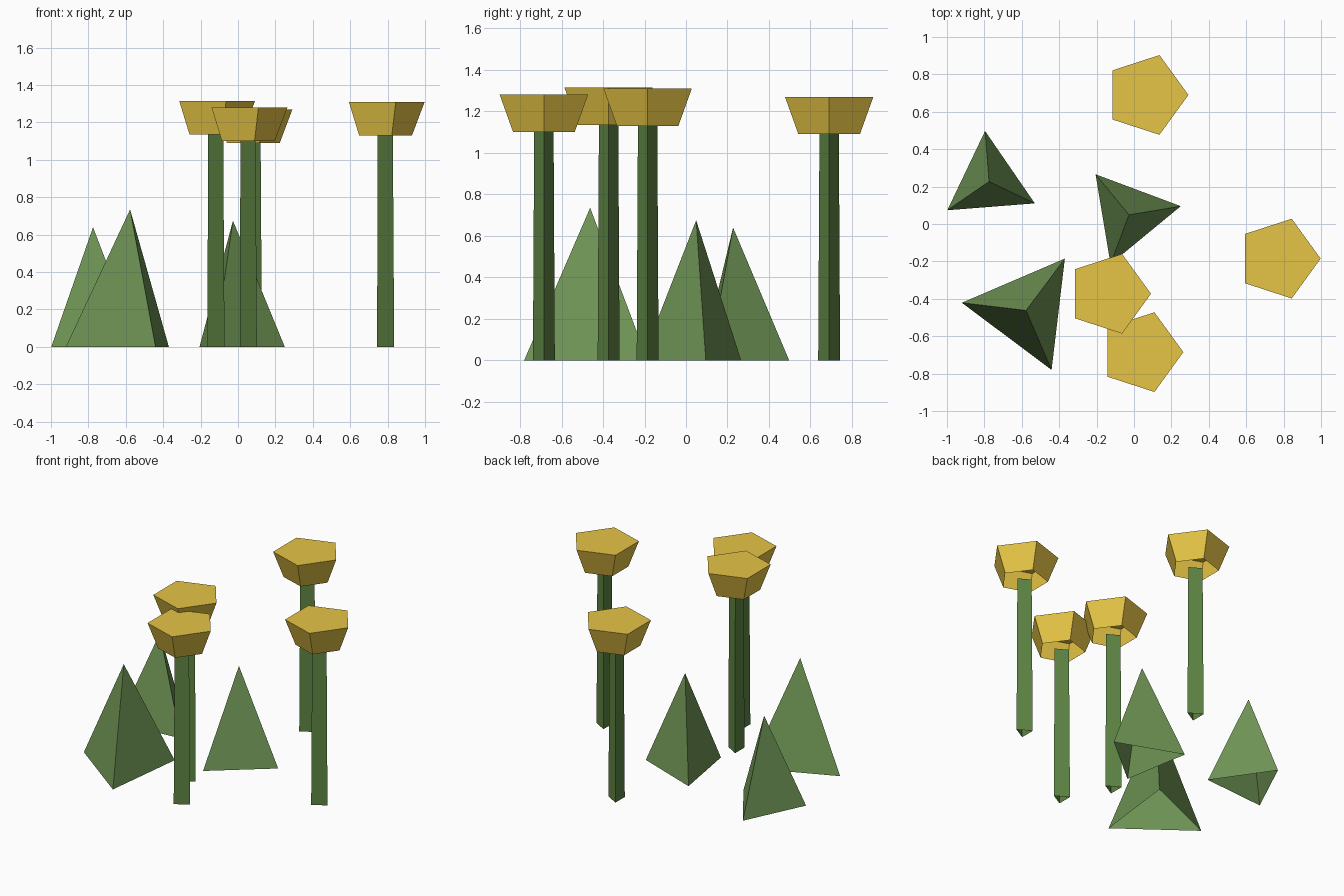
import bpy
import bmesh
from math import sin, cos, tau, radians

if "Cube" in bpy.data.objects:
    bpy.data.objects.remove(bpy.data.objects["Cube"])


def material(name, rgb):
    m = bpy.data.materials.new(name)
    m.diffuse_color = (*rgb, 1)
    m.use_nodes = True
    m.node_tree.nodes["Principled BSDF"].inputs["Base Color"].default_value = m.diffuse_color
    return m


LEAF = material("leaf_green", (0.16, 0.30, 0.09))
STEM = material("stem_green", (0.11, 0.23, 0.055))
GOLD = material("blossom_gold", (0.79, 0.55, 0.06))


def frustum(name, mat, sides, centre, z0, z1, r0, r1, angle=0.0):
    """Tapered prism (or pyramid when r1 is 0), open underneath."""
    bm = bmesh.new()
    cx, cy = centre

    def ring(r, z):
        return [bm.verts.new((cx + r * cos(angle + tau * i / sides),
                              cy + r * sin(angle + tau * i / sides), z))
                for i in range(sides)]

    low = ring(r0, z0)
    if r1 > 0:
        high = ring(r1, z1)
        bm.faces.new(high)
    else:
        tip = bm.verts.new((cx, cy, z1))
    for i in range(sides):
        j = (i + 1) % sides
        if r1 > 0:
            bm.faces.new((low[i], low[j], high[j], high[i]))
        else:
            bm.faces.new((low[i], low[j], tip))
    me = bpy.data.meshes.new(name)
    bm.to_mesh(me)
    bm.free()
    me.materials.append(mat)
    ob = bpy.data.objects.new(name, me)
    bpy.context.collection.objects.link(ob)
    return ob


# Flowers: three-sided stem with a flared five-sided blossom (x, y, blossom base height)
flowers = [(0.067, 0.69, 1.09), (0.774, -0.185, 1.13),
           (-0.133, -0.373, 1.135), (0.04, -0.685, 1.10)]
for n, (x, y, h) in enumerate(flowers, 1):
    frustum(f"flower_stem_{n}", STEM, 3, (x, y), 0, h, 0.061, 0.054)
    frustum(f"flower_blossom_{n}", GOLD, 5, (x, y), h, h + 0.18, 0.156, 0.224)

# Grass tufts: three-sided pyramids (x, y, radius, height, turn)
tufts = [(-0.775, 0.227, 0.271, 0.64, -25.5),
         (-0.027, 0.049, 0.281, 0.675, 9.5),
         (-0.577, -0.462, 0.346, 0.735, 53.2)]
for n, (x, y, r, h, a) in enumerate(tufts, 1):
    frustum(f"grass_tuft_{n}", LEAF, 3, (x, y), 0, h, r, 0, radians(a))
